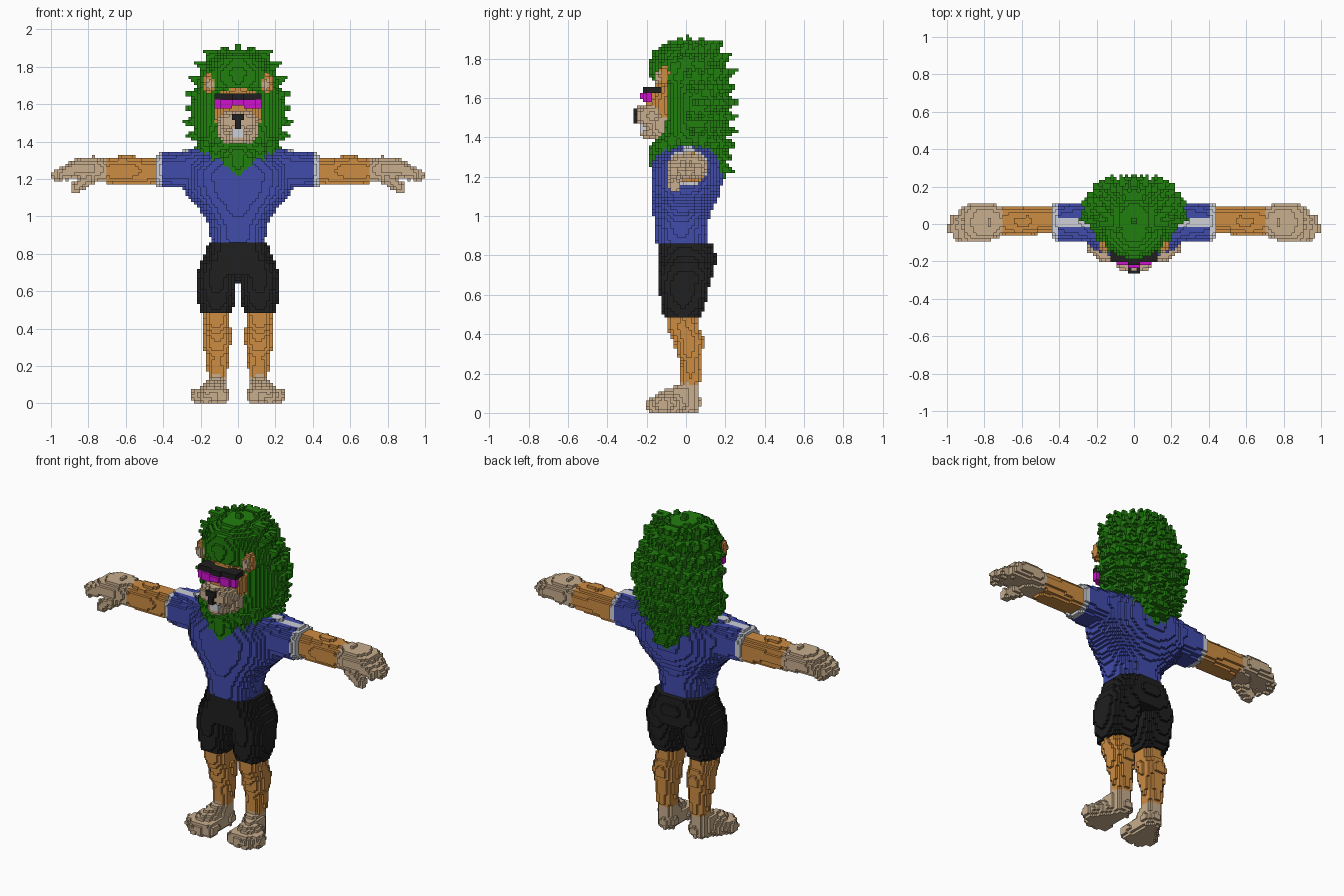
import bpy, math, random
from mathutils import Vector

random.seed(4)
V = 2 / 128          # block size
cells = {}           # right half only (x > 0): (i, j, k) -> (part, colour)

COLOURS = {
    "green": (0.015, 0.21, 0.004), "blue": (0.053, 0.072, 0.41), "black": (0.014, 0.014, 0.014),
    "orange": (0.61, 0.265, 0.055), "tan": (0.58, 0.425, 0.27), "magenta": (0.61, 0.006, 0.61),
    "white": (0.61, 0.63, 0.68)}


def fill(part, colour, lo, hi, test):
    a = [math.floor(c / V) for c in lo]
    b = [math.ceil(c / V) for c in hi]
    for i in range(max(a[0], 0), b[0]):
        for j in range(a[1], b[1]):
            for k in range(max(a[2], 0), b[2]):
                x, y, z = (i + .5) * V, (j + .5) * V, (k + .5) * V
                if test(x, y, z):
                    cells[i, j, k] = (part, colour(x, y, z) if callable(colour) else colour)


def ball(part, colour, c, r):
    fill(part, colour, [p - q for p, q in zip(c, r)], [p + q for p, q in zip(c, r)],
         lambda x, y, z: sum(((p - q) / s) ** 2 for p, q, s in zip((x, y, z), c, r)) <= 1)


def box(part, colour, lo, hi, test=lambda x, y, z: True):
    fill(part, colour, lo, hi, lambda x, y, z: all(
        l <= p <= h for l, p, h in zip(lo, (x, y, z), hi)) and test(x, y, z))


def capsule(part, colour, a, b, ra, rb):
    a, b = Vector(a), Vector(b)
    d = b - a
    m = max(ra, rb)

    def test(x, y, z):
        p = Vector((x, y, z))
        t = min(1, max(0, (p - a).dot(d) / d.length_squared))
        return (p - a - d * t).length <= ra + (rb - ra) * t
    fill(part, colour, [min(p, q) - m for p, q in zip(a, b)], [max(p, q) + m for p, q in zip(a, b)], test)


def at(sections, t):
    for s, e in zip(sections, sections[1:]):
        if s[0] <= t <= e[0]:
            f = (t - s[0]) / (e[0] - s[0])
            return [p + (q - p) * f for p, q in zip(s, e)]


def loft(part, colour, axis, sections, power=2.0):
    # section: position on axis, two centre coordinates, two radii
    o = [n for n in range(3) if n != axis]
    lo, hi = [0] * 3, [0] * 3
    lo[axis], hi[axis] = sections[0][0], sections[-1][0]
    for n in (0, 1):
        lo[o[n]] = min(s[1 + n] - s[3 + n] for s in sections)
        hi[o[n]] = max(s[1 + n] + s[3 + n] for s in sections)

    def test(*p):
        s = at(sections, p[axis])
        return s is not None and sum(abs((p[o[n]] - s[1 + n]) / s[3 + n]) ** power for n in (0, 1)) <= 1
    fill(part, colour, lo, hi, test)


# lower legs and paws
loft("lower_legs", "orange", 2, [
    (0.14, .11, .02, .052, .05), (0.25, .11, .025, .06, .052), (0.30, .112, .015, .072, .065),
    (0.36, .112, .018, .076, .08), (0.43, .112, -.015, .072, .085), (0.50, .11, -.022, .068, .08)])
capsule("feet", "tan", (.11, .015, .11), (.145, -.13, .055), .055, .045)
capsule("feet", "tan", (.105, .02, .05), (.14, -.09, .05), .055, .07)
for tx, ty in ((.09, -.15), (.13, -.16), (.172, -.155), (.212, -.12)):
    capsule("feet", "tan", (.12, -.01, .045), (tx, ty, .042), .05, .043)

# shorts
loft("shorts", "black", 2, [
    (0.48, .115, -.02, .08, .092), (0.53, .115, -.015, .095, .11), (0.62, .115, -.012, .106, .124),
    (0.70, .11, -.005, .108, .135), (0.76, .09, 0, .11, .14)], 2.4)
loft("shorts", "black", 2, [
    (0.68, 0, -.002, .20, .135), (0.75, 0, .002, .195, .148),
    (0.80, 0, .002, .18, .15), (0.865, 0, -.004, .155, .143)], 2.6)

# shirt with sleeves
loft("shirt", "blue", 2, [
    (0.86, 0, -.02, .145, .135), (0.95, 0, -.023, .158, .135), (1.0, 0, -.022, .178, .143),
    (1.05, 0, -.012, .22, .157), (1.10, 0, -.005, .268, .17), (1.16, 0, .002, .30, .18),
    (1.24, 0, .003, .30, .182), (1.30, 0, .005, .27, .172), (1.36, 0, .01, .20, .12)], 2.2)
loft("sleeves", lambda x, y, z: "white" if x > .41 or (abs(y - .008) < .022 and z > 1.27 and x > .2) else "blue",
     0, [(.1, .01, 1.26, .12, .10), (.22, .01, 1.26, .115, .102), (.30, .01, 1.25, .105, .10),
         (.41, .01, 1.248, .102, .092), (.438, .015, 1.245, .09, .082)], 2.4)

# forearms and hands
loft("forearms", "orange", 0, [
    (.43, .025, 1.24, .076, .072), (.50, .025, 1.238, .076, .074), (.56, .015, 1.245, .076, .079),
    (.64, .012, 1.245, .076, .077), (.71, .015, 1.242, .075, .062)], 2.2)
loft("hands", "tan", 0, [
    (.703, .015, 1.242, .076, .062), (.77, .01, 1.255, .10, .066),
    (.83, .01, 1.258, .10, .06), (.90, .008, 1.25, .092, .045)], 2.4)
for fy, tip in ((-.065, .945), (-.02, .97), (.03, .955), (.075, .915)):
    capsule("hands", "tan", (.86, fy, 1.26), (tip, fy * .85 - .005, 1.222), .036, .029)
capsule("hands", "tan", (.79, -.05, 1.21), (.865, -.06, 1.155), .038, .032)

# mane body
MANE = [(1.17, 0, .15, .02, .04), (1.20, 0, .03, .045, .17), (1.25, 0, .01, .085, .195),
        (1.30, 0, .01, .13, .198), (1.35, 0, .015, .18, .198), (1.40, 0, .03, .215, .18),
        (1.50, 0, .05, .25, .165), (1.60, 0, .055, .25, .17), (1.665, 0, .05, .232, .172),
        (1.70, 0, .02, .215, .20), (1.78, 0, .005, .195, .19), (1.84, 0, 0, .155, .165),
        (1.885, 0, .005, .08, .10)]
loft("mane", "green", 2, MANE)

# mane locks, in staggered rows around the sides and back
for row, z in enumerate((1.25, 1.31, 1.37, 1.44, 1.51, 1.58, 1.65, 1.72, 1.79, 1.85)):
    _, cx, cy, rx, ry = at(MANE, z)
    for n in range(7):
        ang = math.radians(82 + (n + .5 * (row % 2)) * 98 / 6.5)
        if ang > math.pi + .01:
            continue
        out = Vector((math.sin(ang), -math.cos(ang), 0))
        base = Vector((out.x * rx * .9, cy + out.y * ry * .9, z))
        lift = (z - 1.6) * 2.6 if z > 1.6 else (z - 1.6) * 1.3
        d = (out + Vector((0, 0, lift))).normalized() * random.uniform(.06, .09)
        capsule("mane", "green", base, base + d, .038, .004)
# crown and beard tips
for x, y, z, h in ((0, .01, 1.87, .05), (.075, -.03, 1.85, .065), (.14, -.02, 1.82, .055),
                   (.06, .08, 1.86, .05), (.0, -.12, 1.82, .035), (.08, -.13, 1.78, .04)):
    capsule("mane", "green", (x, y, z), (x * 1.1, y, z + h), .036, .005)
for x, y, z in ((0, -.155, 1.29), (.06, -.15, 1.33), (.12, -.12, 1.36), (.17, -.07, 1.39), (.05, .17, 1.27)):
    capsule("mane", "green", (x, y, z), (x * 1.05, y, z - .085), .038, .006)

# head, ears and muzzle
ball("head", lambda x, y, z: "tan" if z < 1.51 and y < -.12 else "orange", (0, -.05, 1.56), (.132, .14, .17))
ball("ears", "orange", (.152, -.112, 1.712), (.04, .03, .052))
ball("ears", "tan", (.150, -.138, 1.708), (.02, .02, .034))
ball("muzzle", "tan", (.042, -.175, 1.508), (.064, .082, .056))
ball("muzzle", "tan", (0, -.185, 1.53), (.045, .075, .042))
ball("muzzle", "tan", (.05, -.12, 1.46), (.065, .065, .07))
ball("muzzle", "tan", (0, -.165, 1.425), (.065, .075, .038))
box("teeth", "white", (0, -.242, 1.42), (.035, -.16, 1.468))
box("nose", "black", (0, -.272, 1.515), (.034, -.2, 1.552), lambda x, y, z: x < .034 - (1.55 - z) * .3)
box("nose", "black", (0, -.262, 1.465), (.016, -.2, 1.515))
box("nose_bridge", "orange", (0, -.20, 1.555), (.04, -.12, 1.60))

# visor glasses
box("glasses_frame", "black", (0, -.215, 1.632), (.127, -.125, 1.662), lambda x, y, z: y > -.212 + x * x * 1.2)
box("glasses_lens", "magenta", (0, -.235, 1.578), (.125, -.165, 1.632),
    lambda x, y, z: y > -.228 + x * x * 1.8 and not (x < .03 and z < 1.594))

# mirror the half, then skin every part with its exposed block faces
full = dict(cells)
full.update({(-1 - i, j, k): v for (i, j, k), v in cells.items()})
SIDES = {(1, 0, 0): ((1, 0, 0), (1, 1, 0), (1, 1, 1), (1, 0, 1)),
         (-1, 0, 0): ((0, 0, 0), (0, 0, 1), (0, 1, 1), (0, 1, 0)),
         (0, 1, 0): ((0, 1, 0), (0, 1, 1), (1, 1, 1), (1, 1, 0)),
         (0, -1, 0): ((0, 0, 0), (1, 0, 0), (1, 0, 1), (0, 0, 1)),
         (0, 0, 1): ((0, 0, 1), (1, 0, 1), (1, 1, 1), (0, 1, 1)),
         (0, 0, -1): ((0, 0, 0), (0, 1, 0), (1, 1, 0), (1, 0, 0))}
mats = {}
for name, c in COLOURS.items():
    mats[name] = bpy.data.materials.new(name)
    mats[name].diffuse_color = (*c, 1)

parts = {}
for (i, j, k), (part, colour) in full.items():
    verts, faces, cols = parts.setdefault(part, ({}, [], []))
    for (di, dj, dk), corners in SIDES.items():
        if (i + di, j + dj, k + dk) not in full:
            faces.append([verts.setdefault((i + a, j + b, k + c), len(verts)) for a, b, c in corners])
            cols.append(colour)

for part, (verts, faces, cols) in parts.items():
    if not faces:
        continue
    mesh = bpy.data.meshes.new(part)
    mesh.from_pydata([(a * V, b * V, c * V) for a, b, c in verts], [], faces)
    used = sorted(set(cols))
    for c in used:
        mesh.materials.append(mats[c])
    for poly, c in zip(mesh.polygons, cols):
        poly.material_index = used.index(c)
    bpy.context.collection.objects.link(bpy.data.objects.new(part, mesh))
